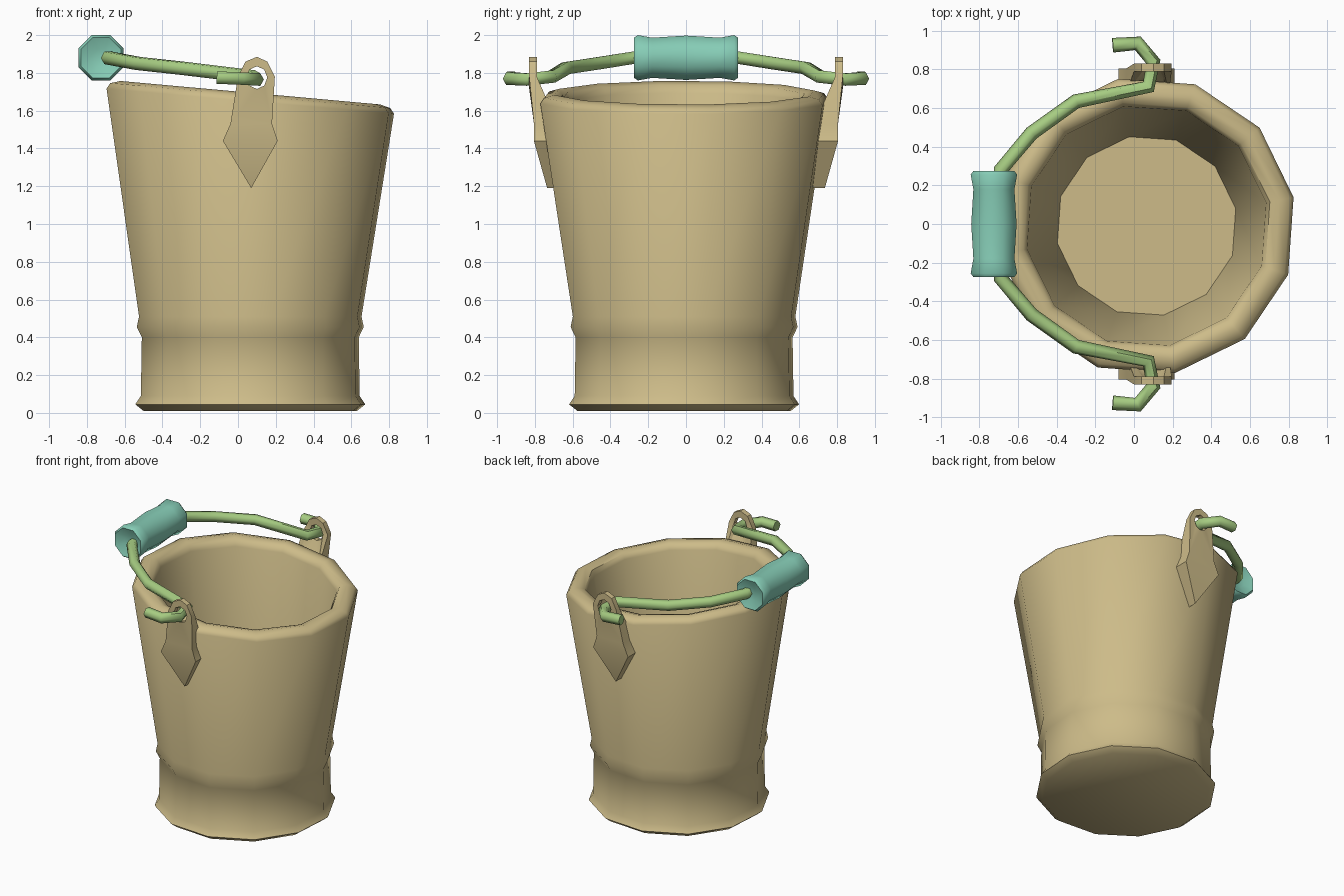
import bpy
import bmesh
from math import sin, cos, pi, radians
from mathutils import Vector

cube = bpy.data.objects.get("Cube")
if cube:
    bpy.data.objects.remove(cube, do_unlink=True)


def material(name, rgb):
    mat = bpy.data.materials.new(name)
    mat.use_nodes = True
    mat.diffuse_color = (*rgb, 1)
    mat.node_tree.nodes["Principled BSDF"].inputs["Base Color"].default_value = (*rgb, 1)
    return mat


TAN = material("tan", (0.61, 0.50, 0.25))
GREEN = material("leaf green", (0.38, 0.60, 0.22))
TEAL = material("teal", (0.24, 0.61, 0.47))


def select_only(ob):
    bpy.ops.object.select_all(action='DESELECT')
    ob.select_set(True)
    bpy.context.view_layer.objects.active = ob


def finish(ob, mat, angle=50):
    ob.data.materials.clear()
    ob.data.materials.append(mat)
    select_only(ob)
    bpy.ops.object.shade_smooth_by_angle(angle=radians(angle))


def lathe(name, profile, sides, place, mat, angle=50):
    """Capped stack of rings; place(radius, height, angle) gives each point."""
    bm = bmesh.new()
    rings = [[bm.verts.new(place(r, h, 2 * pi * i / sides)) for i in range(sides)]
             for r, h in profile]
    for a, b in zip(rings, rings[1:]):
        for i in range(sides):
            j = (i + 1) % sides
            bm.faces.new((a[i], a[j], b[j], b[i]))
    bm.faces.new(rings[0][::-1])
    bm.faces.new(rings[-1])
    bmesh.ops.recalc_face_normals(bm, faces=bm.faces)
    mesh = bpy.data.meshes.new(name)
    bm.to_mesh(mesh)
    bm.free()
    ob = bpy.data.objects.new(name, mesh)
    bpy.context.collection.objects.link(ob)
    finish(ob, mat, angle)
    return ob


# Bucket: outer wall, rounded rim, inner wall and floor, with a tilted rim
def bucket_point(r, z, a):
    a += radians(11)
    x = r * cos(a)
    tilt = 0.09 * max(0, (z - 0.5) / 1.19)
    return Vector((x + 0.065, r * sin(a) - 0.01, z - tilt * x))


lathe("bucket", [
    (0.575, 0.01), (0.62, 0.045), (0.59, 0.09), (0.585, 0.40), (0.612, 0.455),
    (0.60, 0.51), (0.775, 1.65), (0.755, 1.68), (0.70, 1.695), (0.65, 1.68),
    (0.63, 1.64), (0.47, 0.30)], 12, bucket_point, TAN)


# Ears: pointed plates with an eyelet, following the wall at the bottom
EAR = [(0.07, 1.19), (0.21, 1.44), (0.18, 1.53), (0.195, 1.78), (0.155, 1.86),
       (0.10, 1.885), (0.04, 1.86), (0.0, 1.78), (-0.04, 1.53), (-0.08, 1.44)]
EYE = [(0.10 + 0.055 * cos(i * pi / 4), 1.775 + 0.06 * sin(i * pi / 4)) for i in range(8)]


def ear(name, side):
    curve = bpy.data.curves.new(name, 'CURVE')
    curve.dimensions = '2D'
    curve.fill_mode = 'BOTH'
    curve.extrude = 0.02
    for loop in (EAR, EYE):
        spline = curve.splines.new('POLY')
        spline.points.add(len(loop) - 1)
        for p, (x, z) in zip(spline.points, loop):
            p.co = (x, z, 0, 1)
        spline.use_cyclic_u = True
    ob = bpy.data.objects.new(name, curve)
    bpy.context.collection.objects.link(ob)
    select_only(ob)
    bpy.ops.object.convert(target='MESH')
    ob = bpy.context.object
    bm = bmesh.new()
    bm.from_mesh(ob.data)
    bmesh.ops.remove_doubles(bm, verts=bm.verts, dist=0.0005)
    for v in bm.verts:
        x, z, d = v.co
        if z > 1.6:
            out, inner = 0.83, 0.79
        elif z > 1.3:
            out, inner = 0.805, 0.68
        else:
            out, inner = 0.735, 0.66
        v.co = (x, side * (out if d > 0 else inner), z)
    bmesh.ops.recalc_face_normals(bm, faces=bm.faces)
    bm.to_mesh(ob.data)
    bm.free()
    finish(ob, TAN, 30)


ear("front_ear", -1)
ear("back_ear", 1)

# Wire handle: hooked through both eyelets and running under the grip
HALF = [(-0.11, 0.925, 1.775), (0.02, 0.935, 1.77), (0.10, 0.84, 1.765),
        (0.075, 0.71, 1.78), (-0.30, 0.635, 1.825), (-0.53, 0.47, 1.85),
        (-0.69, 0.28, 1.88)]
path = [(x, -y, z) for x, y, z in HALF] + HALF[::-1]
wire = bpy.data.curves.new("handle_wire", 'CURVE')
wire.dimensions = '3D'
wire.bevel_depth = 0.038
wire.bevel_resolution = 1
wire.use_fill_caps = True
spline = wire.splines.new('POLY')
spline.points.add(len(path) - 1)
for p, co in zip(spline.points, path):
    p.co = (*co, 1)
handle = bpy.data.objects.new("handle_wire", wire)
bpy.context.collection.objects.link(handle)
select_only(handle)
bpy.ops.object.convert(target='MESH')
finish(bpy.context.object, GREEN, 62)


# Grip: softly waisted roll with dished ends
def grip_point(r, y, a):
    a += pi / 8
    return Vector((-0.725 + r * cos(a), y, 1.88 + r * sin(a)))


end = [(0.05, 0.25), (0.115, 0.275), (0.13, 0.255), (0.115, 0.18)]
lathe("grip", [(r, -y) for r, y in end] + [(0.127, 0)] + end[::-1],
      8, grip_point, TEAL, 60)
